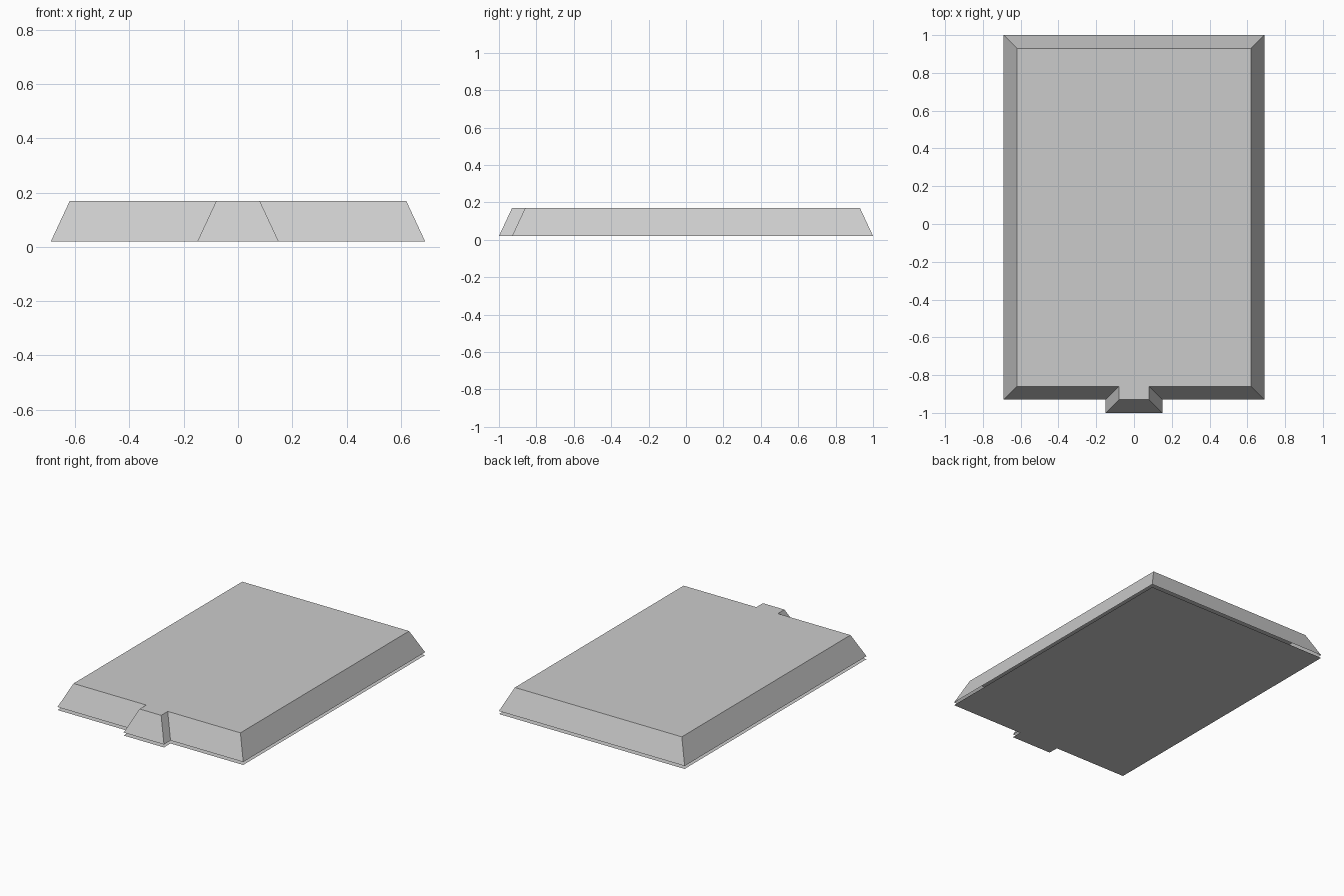
import bpy

cube = bpy.data.objects.get("Cube")
if cube:
    bpy.data.objects.remove(cube)

SLOPE = 0.07        # horizontal run of the sloping sides
BASE, TOP = 0.02, 0.17

grey = bpy.data.materials.new("plain grey")
grey.use_nodes = True
colour = (0.6, 0.6, 0.6, 1)
grey.diffuse_color = colour
grey.node_tree.nodes["Principled BSDF"].inputs["Base Color"].default_value = colour


def outline(inset, z):
    """Slab outline with a front tab, moved inwards by inset, counterclockwise."""
    half = [(0.15, -1), (0.15, -0.93), (0.69, -0.93), (0.69, 1)]
    right = [(x - inset, y + (inset if y < 0 else -inset), z) for x, y in half]
    left = [(-x, y, z) for x, y, z in reversed(right)]
    return right + left


def add_object(name, verts, faces):
    mesh = bpy.data.meshes.new(name)
    mesh.from_pydata(verts, [], faces)
    mesh.materials.append(grey)
    obj = bpy.data.objects.new(name, mesh)
    bpy.context.collection.objects.link(obj)
    return obj


# Sloping shell, open underneath
lower, upper = outline(0, BASE), outline(SLOPE, TOP)
n = len(lower)
walls = [(i, (i + 1) % n, n + (i + 1) % n, n + i) for i in range(n)]
add_object("sloped_shell", lower + upper, walls + [tuple(range(n, 2 * n))])

# Thin sheet lying just below the shell, facing down
add_object("bottom_sheet", outline(0, 0), [tuple(reversed(range(n)))])
